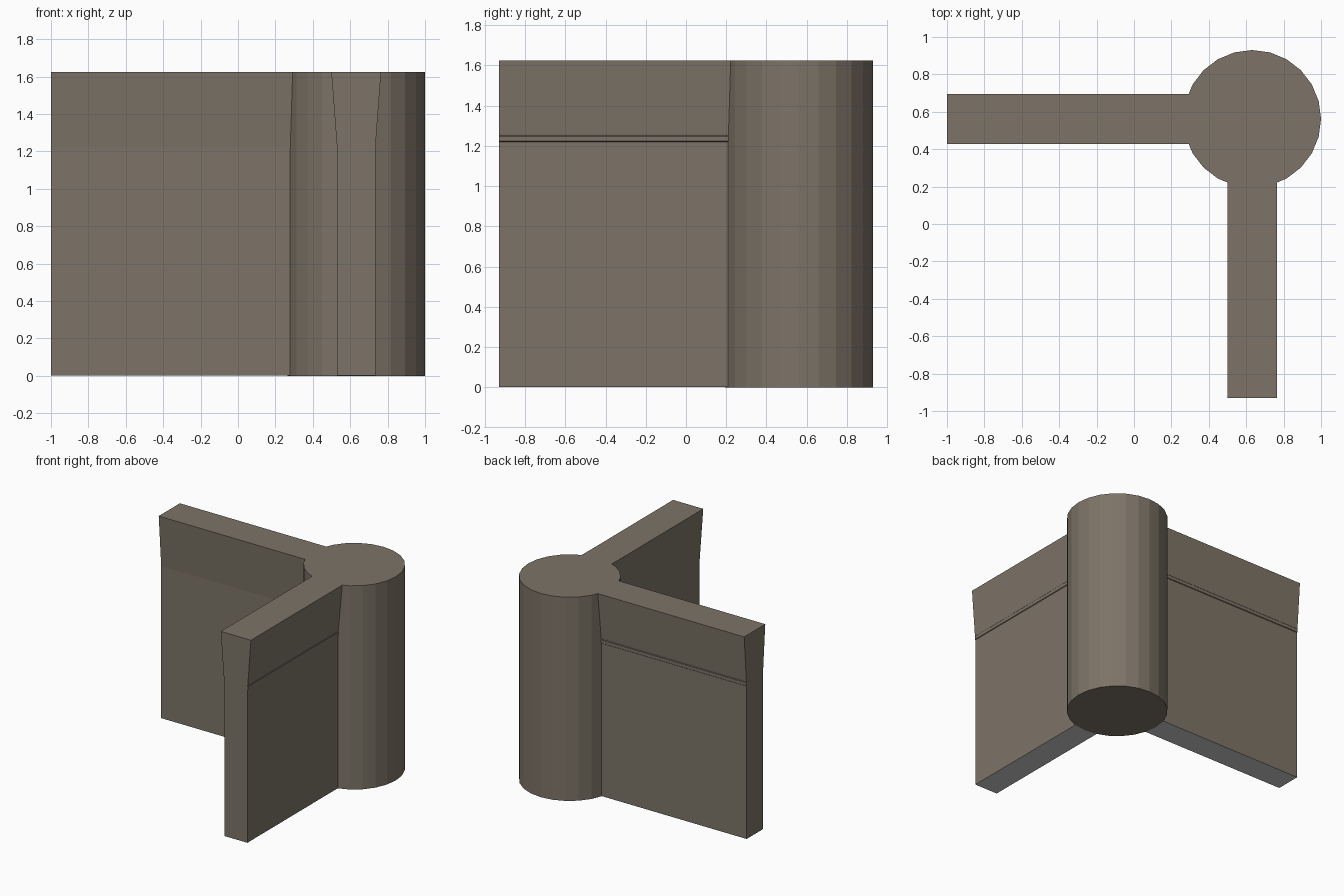
import bpy, bmesh

if "Cube" in bpy.data.objects:
    bpy.data.objects.remove(bpy.data.objects["Cube"])

H = 1.625            # total height
CX, CY, R = 0.632, 0.562, 0.368


def material(name, rgb):
    m = bpy.data.materials.new(name)
    m.diffuse_color = (*rgb, 1)
    m.use_nodes = True
    m.node_tree.nodes["Principled BSDF"].inputs["Base Color"].default_value = m.diffuse_color
    return m


stone = material("warm grey stone", (0.205, 0.174, 0.136))
under = material("pale grey underside", (0.60, 0.60, 0.62))


def finish(name, bm, mats):
    bmesh.ops.recalc_face_normals(bm, faces=bm.faces[:])
    me = bpy.data.meshes.new(name)
    bm.to_mesh(me)
    bm.free()
    for m in mats:
        me.materials.append(m)
    ob = bpy.data.objects.new(name, me)
    bpy.context.collection.objects.link(ob)
    return ob


# Round corner tower
bm = bmesh.new()
bmesh.ops.create_cone(bm, cap_ends=True, segments=24, radius1=R, radius2=R, depth=H)
bmesh.ops.translate(bm, verts=bm.verts[:], vec=(CX, CY, H / 2))
finish("corner_tower", bm, [stone])

# Wall cross-section (offset from centre line, height): flared parapet,
# with a thin string course on the outer side only
PROFILE = [(-0.102, 0.001), (0.102, 0.001), (0.102, 1.220), (0.107, 1.224),
           (0.107, 1.248), (0.104, 1.252), (0.106, 1.265),
           (0.133, H), (-0.133, H), (-0.102, 1.215)]


def wall(name, place, start, end):
    bm = bmesh.new()
    rings = [[bm.verts.new(place(t, o, z)) for o, z in PROFILE] for t in (start, end)]
    n = len(PROFILE)
    for i in range(n):
        j = (i + 1) % n
        bm.faces.new((rings[0][i], rings[0][j], rings[1][j], rings[1][i]))
    for ring in rings:
        bm.faces.new(ring)
    # underside colour on the lowest face
    for f in bm.faces:
        f.material_index = int(all(v.co.z < 0.01 for v in f.verts))
    finish(name, bm, [stone, under])


# Two walls meeting at the tower
wall("left_wall", lambda t, o, z: (t, CY + o, z), -1.0, CX - R + 0.04)
wall("front_wall", lambda t, o, z: (CX + o, t, z), -0.93, CY - R + 0.04)
